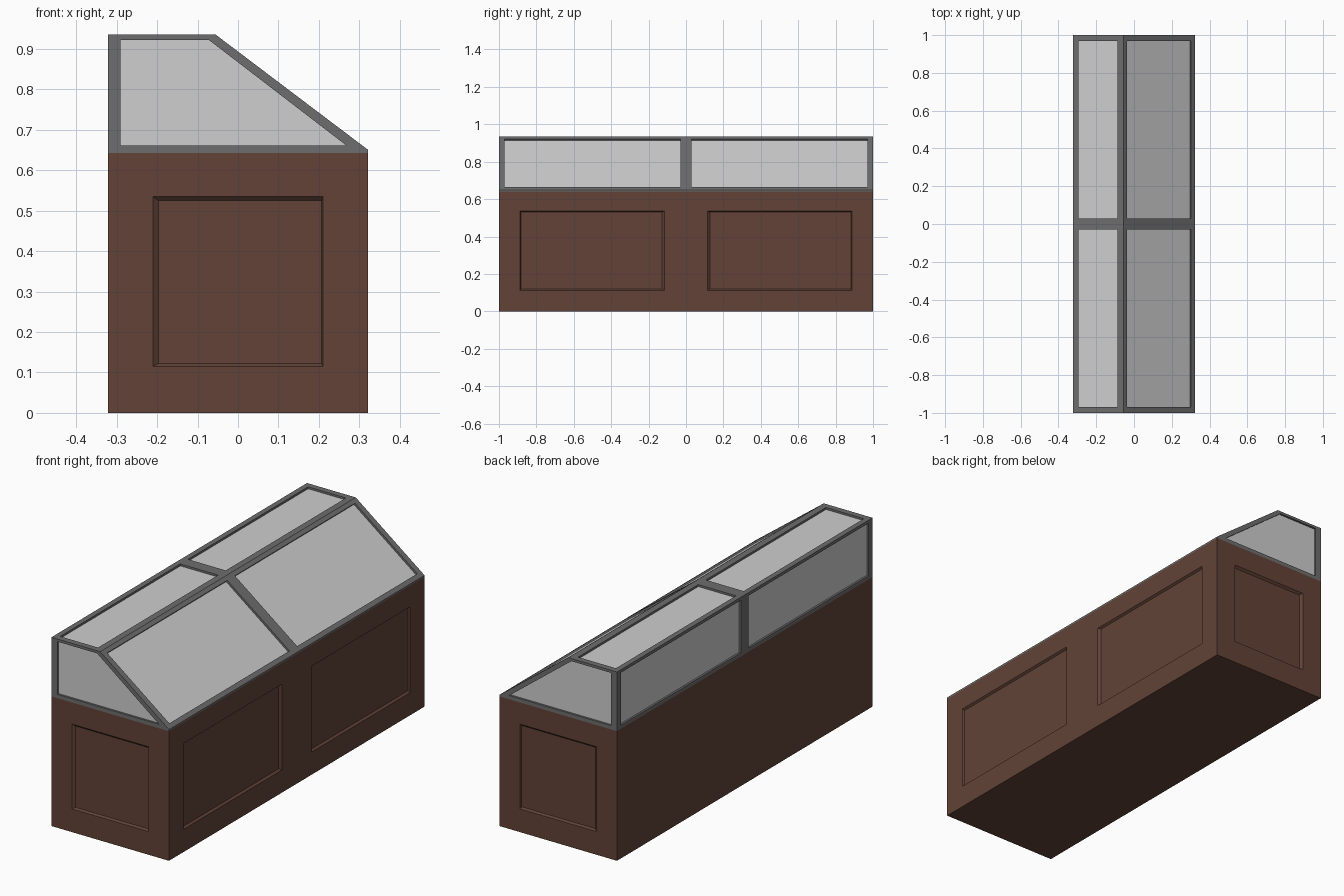
import bpy, bmesh
from mathutils import Vector

if "Cube" in bpy.data.objects:
    bpy.data.objects.remove(bpy.data.objects["Cube"])


def material(name, rgb):
    m = bpy.data.materials.new(name)
    m.diffuse_color = (*rgb, 1)
    m.use_nodes = True
    m.node_tree.nodes["Principled BSDF"].inputs["Base Color"].default_value = m.diffuse_color
    return m


WOOD = material("brown wood", (0.122, 0.055, 0.038))
METAL = material("grey frame", (0.155, 0.155, 0.155))
GLASS = material("pale glass", (0.62, 0.62, 0.62))


def poly(bm, pts, mat=0):
    f = bm.faces.new([bm.verts.new(p) for p in pts])
    f.material_index = mat


def recessed(bm, outer, opening, floor, inward, mat=0):
    """Frame ring around an opening, walls going inward, and a sunken floor."""
    inward = Vector(inward)
    floor = [Vector(p) + inward for p in floor]
    for a, b in ((outer, opening), (opening, floor)):
        for i in range(4):
            j = (i + 1) % 4
            poly(bm, [a[i], a[j], b[j], b[i]])
    poly(bm, floor, mat)


def finish(bm, name, mats):
    bmesh.ops.remove_doubles(bm, verts=bm.verts, dist=1e-5)
    bmesh.ops.recalc_face_normals(bm, faces=bm.faces)
    me = bpy.data.meshes.new(name)
    bm.to_mesh(me)
    bm.free()
    for m in mats:
        me.materials.append(m)
    ob = bpy.data.objects.new(name, me)
    bpy.context.collection.objects.link(ob)
    return ob


def rect(u0, u1, v0, v1):
    return [(u0, v0), (u1, v0), (u1, v1), (u0, v1)]


X, BASE, RAIL, TOP = 0.322, 0.642, 0.65, 0.935
DEPTH = 0.01

# wooden cabinet with sunken panels on the ends and customer side
bm = bmesh.new()
for s in (-1, 1):
    def end(r):
        return [(x, s, z) for x, z in r]

    def side(r):
        return [(X, s * y, z) for y, z in r]

    recessed(bm, end(rect(-X, X, 0, BASE)),
             end(rect(-0.21, 0.21, 0.115, 0.535)),
             end(rect(-0.197, 0.207, 0.122, 0.525)), (0, -s * DEPTH, 0))
    recessed(bm, side(rect(0, 1, 0, BASE)),
             side(rect(0.115, 0.888, 0.112, 0.537)),
             side(rect(0.127, 0.883, 0.12, 0.53)), (-DEPTH, 0, 0))
    poly(bm, [(-X, 0, 0), (-X, s, 0), (-X, s, BASE), (-X, 0, BASE)])
    for z in (0, BASE):
        poly(bm, [(-X, 0, z), (X, 0, z), (X, s, z), (-X, s, z)])
finish(bm, "cabinet", [WOOD])

# thin metal rail between cabinet and glass case
bm = bmesh.new()
bmesh.ops.create_cube(bm, size=1)
for v in bm.verts:
    v.co = (v.co.x * 2 * X, v.co.y * 2, (BASE + RAIL) / 2 + v.co.z * (RAIL - BASE))
finish(bm, "counter_rail", [METAL])

# sloped display case: every face is a metal frame around a sunken pane
profile = [(-X, RAIL), (-X, TOP), (-0.055, TOP), (X, RAIL)]
end_open = [(-0.29, 0.661), (-0.29, 0.922), (-0.072, 0.922), (0.268, 0.661)]
# profile edge endpoints, opening endpoints, inward direction
slope = Vector((-(TOP - RAIL), 0, -(X + 0.055))).normalized()


def on_slope(x):
    return (x, RAIL + (X - x) * (TOP - RAIL) / (X + 0.055))


strips = [
    (profile[0], profile[1], (-X, 0.66), (-X, 0.92), Vector((1, 0, 0))),
    (profile[1], profile[2], (-0.295, TOP), (-0.088, TOP), Vector((0, 0, -1))),
    (profile[2], profile[3], on_slope(-0.038), on_slope(0.303), slope),
]
bm = bmesh.new()
for s in (-1, 1):
    e = [(x, s, z) for x, z in end_open]
    recessed(bm, [(x, s, z) for x, z in profile], e, e, (0, -s * DEPTH, 0), 1)
    for a, b, c, d, inward in strips:
        def quad(p, q, y0, y1):
            return [(p[0], s * y0, p[1]), (q[0], s * y0, q[1]),
                    (q[0], s * y1, q[1]), (p[0], s * y1, p[1])]
        o = quad(c, d, 0.03, 0.97)
        recessed(bm, quad(a, b, 0, 1), o, o, inward * DEPTH, 1)
    poly(bm, [(-X, 0, RAIL), (X, 0, RAIL), (X, s, RAIL), (-X, s, RAIL)])
finish(bm, "display_case", [METAL, GLASS])
